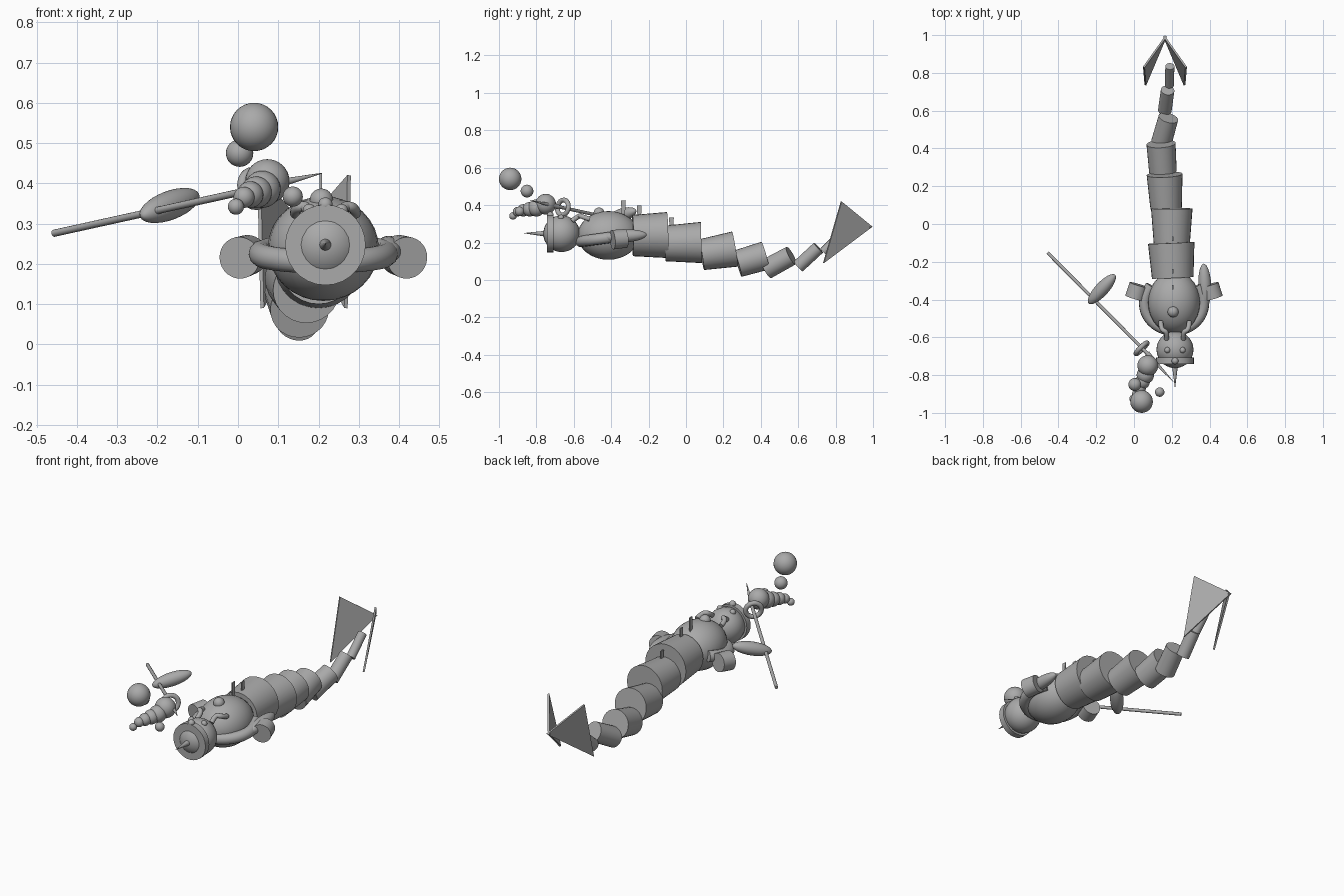
import bpy, bmesh, math
from mathutils import Vector

if "Cube" in bpy.data.objects:
    bpy.data.objects.remove(bpy.data.objects["Cube"])

grey = bpy.data.materials.new("grey")
grey.diffuse_color = (0.4, 0.4, 0.4, 1)
grey.use_nodes = True
grey.node_tree.nodes["Principled BSDF"].inputs["Base Color"].default_value = grey.diffuse_color
CX = 0.212  # centre line of the body


def finish(ob, name, smooth=True):
    ob.name = name
    ob.data.materials.clear()
    ob.data.materials.append(grey)
    if smooth:
        bpy.ops.object.select_all(action='DESELECT')
        ob.select_set(True)
        bpy.context.view_layer.objects.active = ob
        bpy.ops.object.shade_smooth_by_angle(angle=math.radians(40))
    return ob


def ball(name, loc, size, axis=None):
    """Sphere or ellipsoid; its local z follows axis."""
    bpy.ops.mesh.primitive_uv_sphere_add(segments=28, ring_count=16, radius=1, location=loc)
    ob = bpy.context.object
    ob.scale = (size,) * 3 if isinstance(size, (int, float)) else size
    if axis:
        ob.rotation_euler = Vector(axis).to_track_quat('Z', 'Y').to_euler()
    return finish(ob, name)


def frustum(name, a, b, ra, rb, sides=28):
    a, b = Vector(a), Vector(b)
    bpy.ops.mesh.primitive_cone_add(vertices=sides, radius1=ra, radius2=rb,
                                    depth=(b - a).length, location=(a + b) / 2)
    ob = bpy.context.object
    ob.rotation_euler = (b - a).to_track_quat('Z', 'Y').to_euler()
    return finish(ob, name)


def tube(name, points, r):
    cu = bpy.data.curves.new(name, 'CURVE')
    cu.dimensions = '3D'
    cu.bevel_depth, cu.bevel_resolution, cu.use_fill_caps = r, 4, True
    sp = cu.splines.new('NURBS')
    sp.points.add(len(points) - 1)
    for p, co in zip(sp.points, points):
        p.co = (*co, 1)
    sp.use_endpoint_u, sp.order_u, sp.resolution_u = True, 3, 8
    ob = bpy.data.objects.new(name, cu)
    bpy.context.collection.objects.link(ob)
    bpy.ops.object.select_all(action='DESELECT')
    ob.select_set(True)
    bpy.context.view_layer.objects.active = ob
    bpy.ops.object.convert(target='MESH')
    return finish(bpy.context.object, name)


def plate(name, corners, thick):
    """Thin flat plate extruded to both sides of a polygon."""
    pts = [Vector(c) for c in corners]
    n = (pts[1] - pts[0]).cross(pts[2] - pts[0]).normalized() * thick / 2
    bm = bmesh.new()
    lo = [bm.verts.new(p - n) for p in pts]
    hi = [bm.verts.new(p + n) for p in pts]
    bm.faces.new(lo[::-1])
    bm.faces.new(hi)
    for i in range(len(pts)):
        j = (i + 1) % len(pts)
        bm.faces.new((lo[i], lo[j], hi[j], hi[i]))
    me = bpy.data.meshes.new(name)
    bm.to_mesh(me)
    bm.free()
    ob = bpy.data.objects.new(name, me)
    bpy.context.collection.objects.link(ob)
    return finish(ob, name, False)


# Torso and head
ball("torso", (CX, -0.415, 0.238), (0.138, 0.165, 0.13))
ball("back_knob", (0.207, -0.465, 0.358), 0.029)
ball("head", (0.217, -0.665, 0.247), 0.098)
frustum("head_collar", (0.217, -0.742, 0.247), (0.217, -0.708, 0.247), 0.1, 0.1)
frustum("nose_spike", (0.217, -0.74, 0.247), (0.217, -0.865, 0.25), 0.017, 0.001, 16)
ball("brow_ball", (0.217, -0.725, 0.347), 0.018)

# Eyes, curled horns and shoulder cylinders, mirrored
for side, s in (("left", -1), ("right", 1)):
    ball(side + "_eye", (0.217 + s * 0.04, -0.668, 0.333), 0.016)
    tube(side + "_horn", [(0.217 + s * dx, y, z) for dx, y, z in
                          ((0.045, -0.61, 0.315), (0.04, -0.57, 0.345),
                           (0.075, -0.56, 0.34), (0.075, -0.515, 0.325))], 0.013)
    frustum(side + "_shoulder", (CX + s * 0.208, -0.393, 0.215),
            (CX + s * 0.187, -0.322, 0.222), 0.052, 0.05)

# Arm loop around the chest
tube("arm_loop", [(CX + 0.158 * math.sin(a), -0.42 - 0.145 * math.cos(a),
                   0.225 - 0.02 * math.cos(a))
                  for a in [math.radians(d) for d in range(-130, 131, 20)]], 0.03)
ball("right_paddle", (0.375, -0.325, 0.235), (0.034, 0.034, 0.115), (-0.05, 1, 0.06))

# Tail segments: front centre, rear centre, radii
tail = [
    ((0.205, -0.285, 0.237), (0.197, -0.1, 0.24), 0.11, 0.123),
    ((0.2, -0.112, 0.195), (0.2, 0.082, 0.2), 0.095, 0.11),
    ((0.17, 0.083, 0.135), (0.162, 0.262, 0.165), 0.083, 0.095),
    ((0.153, 0.277, 0.087), (0.143, 0.425, 0.13), 0.073, 0.077),
    ((0.145, 0.43, 0.058), (0.182, 0.562, 0.13), 0.055, 0.053),
    ((0.163, 0.60, 0.072), (0.178, 0.708, 0.172), 0.036, 0.036),
    ((0.187, 0.735, 0.15), (0.19, 0.835, 0.25), 0.024, 0.024),
]
for i, (a, b, ra, rb) in enumerate(tail):
    frustum(f"tail_segment_{i + 1}", a, b, ra, rb)

# Tail fins
for side, s in (("left", -1), ("right", 1)):
    plate(side + "_tail_fin", [(0.164 - s * 0.006, 0.995, 0.285),
                               (0.164 + s * 0.112, 0.83, 0.42),
                               (0.164 + s * 0.104, 0.735, 0.09)], 0.01)

# Thin spines along the back, widest at the top
for i, (y, z) in enumerate(((-0.335, 0.425), (-0.25, 0.397), (-0.078, 0.335))):
    plate(f"back_spine_{i + 1}", [(0.205, y - 0.013, z), (0.205, y + 0.013, z),
                                  (0.205, y + 0.008, z - 0.09), (0.205, y - 0.008, z - 0.09)], 0.006)

# Spear with ring guard, tip and paddle
end, grip, tip = Vector((-0.457, -0.152, 0.276)), Vector((0.07, -0.685, 0.392)), (0.208, -0.835, 0.425)
frustum("spear_shaft", end, grip, 0.009, 0.009, 12)
frustum("spear_tip", grip, tip, 0.014, 0.001, 12)
bpy.ops.mesh.primitive_torus_add(location=(0.04, -0.658, 0.387), major_radius=0.041, minor_radius=0.013,
                                 major_segments=28, minor_segments=12,
                                 rotation=(grip - end).to_track_quat('Z', 'Y').to_euler())
finish(bpy.context.object, "ring_guard")
ball("left_paddle", (-0.17, -0.345, 0.345), (0.036, 0.036, 0.106), (0.66, 0.72, 0.25))

# Small lobed companion held at the guard
lobes = [(0.073, -0.75, 0.405, 0.055), (0.06, -0.8, 0.385, 0.046), (0.045, -0.835, 0.378, 0.039),
         (0.03, -0.87, 0.372, 0.033), (0.015, -0.9, 0.365, 0.026), (-0.005, -0.925, 0.342, 0.02)]
for i, (x, y, z, r) in enumerate(lobes):
    ball(f"companion_lobe_{i + 1}", (x, y, z), r)

# Floating bubbles
for i, (x, y, z, r) in enumerate(((0.04, -0.94, 0.54, 0.06), (0.004, -0.85, 0.475, 0.034),
                                  (0.136, -0.89, 0.367, 0.025))):
    ball(f"bubble_{i + 1}", (x, y, z), r)
